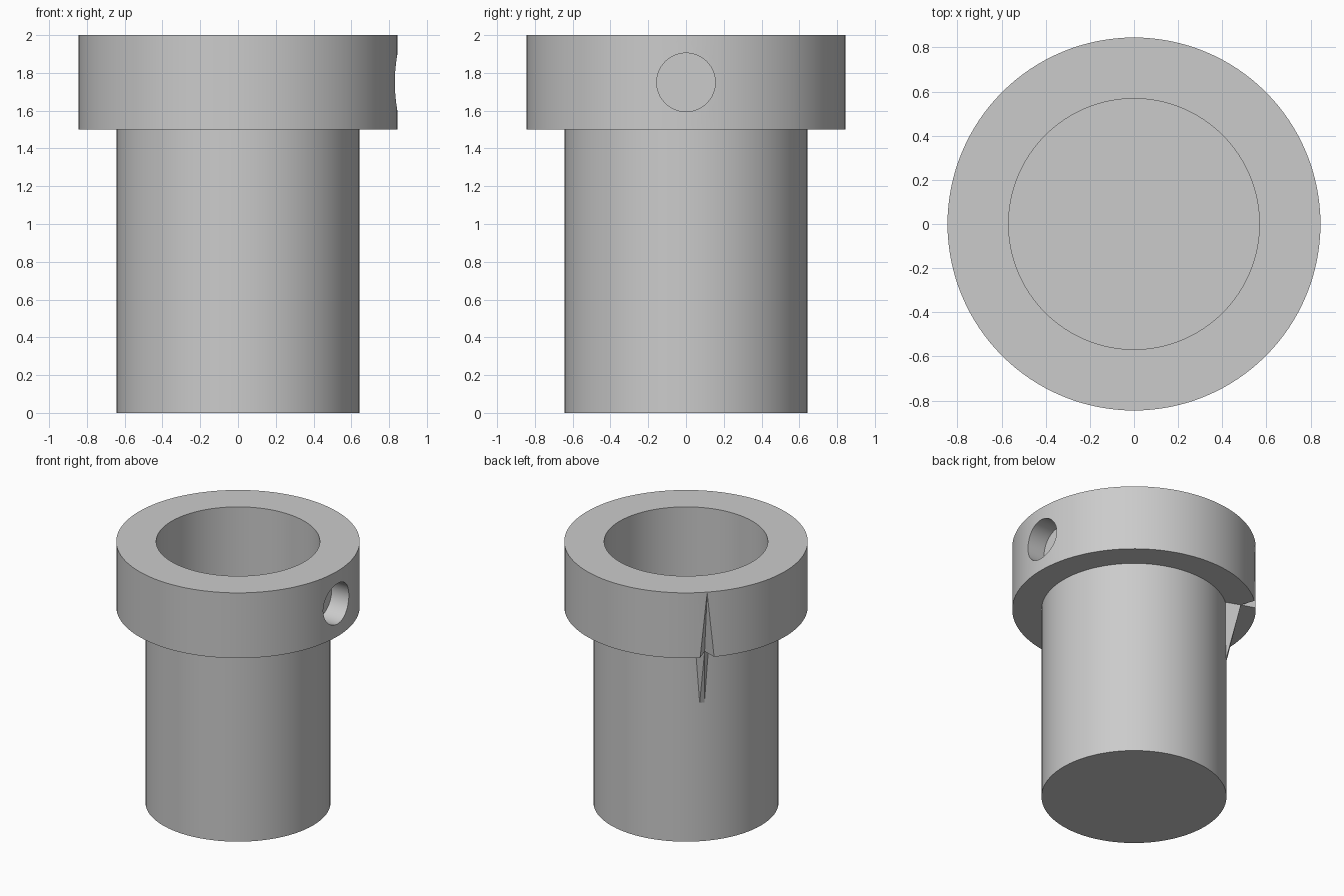
import bpy
import bmesh
from math import cos, sin, pi, radians
from mathutils import Matrix, Vector

cube = bpy.data.objects.get("Cube")
if cube:
    bpy.data.objects.remove(cube, do_unlink=True)

SEGMENTS = 128
NOTCH_TURN = Matrix.Rotation(radians(135), 4, "Z")

grey = bpy.data.materials.new("plain grey")
grey.use_nodes = True
grey.diffuse_color = (0.6, 0.6, 0.6, 1)
grey.node_tree.nodes["Principled BSDF"].inputs["Base Color"].default_value = grey.diffuse_color


def add_object(name, bm):
    bmesh.ops.recalc_face_normals(bm, faces=bm.faces)
    mesh = bpy.data.meshes.new(name)
    bm.to_mesh(mesh)
    bm.free()
    mesh.materials.append(grey)
    obj = bpy.data.objects.new(name, mesh)
    bpy.context.collection.objects.link(obj)
    return obj


def lathe(name, profile):
    """Turn a radius/height profile about z and close both ends."""
    bm = bmesh.new()
    rings = []
    for r, z in profile:
        rings.append([bm.verts.new((r * cos(2 * pi * i / SEGMENTS), r * sin(2 * pi * i / SEGMENTS), z))
                      for i in range(SEGMENTS)])
    for low, high in zip(rings, rings[1:]):
        for i in range(SEGMENTS):
            j = (i + 1) % SEGMENTS
            bm.faces.new((low[i], low[j], high[j], high[i]))
    bm.faces.new(rings[0])
    bm.faces.new(rings[-1])
    return add_object(name, bm)


def hull(name, points):
    """Convex solid, turned to the notch direction."""
    bm = bmesh.new()
    verts = [bm.verts.new(NOTCH_TURN @ Vector(p)) for p in points]
    bmesh.ops.convex_hull(bm, input=verts)
    return add_object(name, bm)


def cut(target, cutter):
    mod = target.modifiers.new("cut", "BOOLEAN")
    mod.operation = "DIFFERENCE"
    mod.solver = "EXACT"
    mod.object = cutter
    bpy.context.view_layer.objects.active = target
    bpy.ops.object.modifier_apply(modifier=mod.name)
    bpy.data.objects.remove(cutter, do_unlink=True)


# Flanged sleeve with a closed bottom and an open bore
sleeve = lathe("flanged_sleeve", [(0.642, 0), (0.642, 1.5), (0.845, 1.5), (0.845, 2),
                                  (0.568, 2), (0.568, 0.1)])

# Blind round hole in the side of the flange
bm = bmesh.new()
bmesh.ops.create_cone(bm, cap_ends=True, segments=64, radius1=0.155, radius2=0.155, depth=0.4,
                      matrix=Matrix.Translation((0.885, 0, 1.75)) @ Matrix.Rotation(pi / 2, 4, "Y"))
cut(sleeve, add_object("hole_cutter", bm))

# Tapered notch in the flange, running out at the top edge
apex = Vector((0.846, 0, 2))
foot = [Vector((0.745, 0, 1.5)), Vector((0.845, 0.05, 1.5)), Vector((0.845, -0.05, 1.5))]
cut(sleeve, hull("notch_cutter", [apex, (1, 0, 1.45)] + [apex + (p - apex) * 1.1 for p in foot]))

# Slim pointed rib under the notch
rib = hull("notch_rib", [(0.745, 0, 1.5)] + [(0.635, s * w, z) for s in (-1, 1)
                                             for w, z in ((0.05, 1.5), (0.018, 1.03))])

# Smooth round walls, sharp rims
bpy.ops.object.select_all(action="DESELECT")
sleeve.select_set(True)
bpy.context.view_layer.objects.active = sleeve
bpy.ops.object.shade_smooth_by_angle(angle=radians(30))
